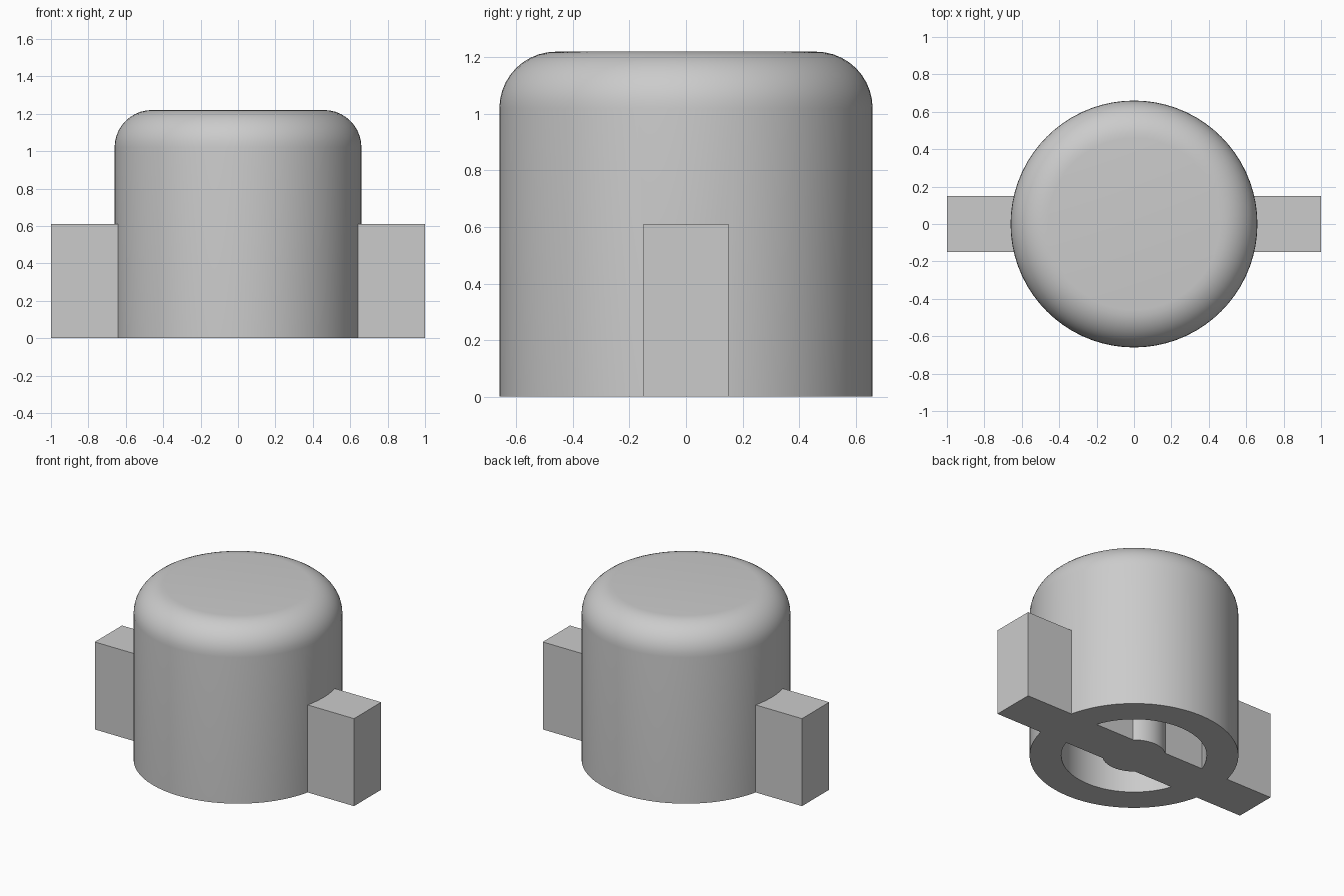
import bpy
import bmesh
from math import sin, cos, pi, radians
from mathutils import Matrix

default = bpy.data.objects.get("Cube")
if default:
    bpy.data.objects.remove(default, do_unlink=True)

RADIUS, HEIGHT, FILLET = 0.66, 1.22, 0.20
CAVITY_RADIUS, CEILING = 0.46, 1.02
HUB_RADIUS = 0.20
BAR_WIDTH, BAR_HEIGHT = 0.30, 0.61
SIDES = 72

grey = bpy.data.materials.new("light_grey")
grey.use_nodes = True
colour = (0.6, 0.6, 0.6, 1)
grey.diffuse_color = colour
grey.node_tree.nodes["Principled BSDF"].inputs["Base Color"].default_value = colour


def make_object(name, bm):
    bmesh.ops.recalc_face_normals(bm, faces=bm.faces)
    mesh = bpy.data.meshes.new(name)
    bm.to_mesh(mesh)
    bm.free()
    mesh.materials.append(grey)
    obj = bpy.data.objects.new(name, mesh)
    bpy.context.collection.objects.link(obj)
    return obj


def lathe(name, profile):
    bm = bmesh.new()
    verts = [bm.verts.new((r, 0, z)) for r, z in profile]
    edges = [bm.edges.new(pair) for pair in zip(verts, verts[1:])]
    bmesh.ops.spin(bm, geom=verts + edges, cent=(0, 0, 0), axis=(0, 0, 1),
                   angle=2 * pi, steps=SIDES)
    bmesh.ops.remove_doubles(bm, verts=bm.verts, dist=0.0001)
    return make_object(name, bm)


# Hollow cap with a rounded top rim
fillet = [(RADIUS - FILLET + FILLET * cos(a), HEIGHT - FILLET + FILLET * sin(a))
          for a in (i * pi / 20 for i in range(11))]
cap = lathe("knob_body", [(0, CEILING), (CAVITY_RADIUS, CEILING),
                          (CAVITY_RADIUS, 0), (RADIUS, 0)]
            + fillet + [(0, HEIGHT)])

# Central post reaching up into the ceiling of the cavity
hub = lathe("center_post", [(0, 0), (HUB_RADIUS, 0),
                            (HUB_RADIUS, CEILING + 0.1), (0, CEILING + 0.1)])

# Cross bar running through the cap and out of both sides
bm = bmesh.new()
bmesh.ops.create_cube(bm, size=1, matrix=Matrix.Translation((0, 0, BAR_HEIGHT / 2))
                      @ Matrix.Diagonal((2, BAR_WIDTH, BAR_HEIGHT, 1)))
bar = make_object("cross_bar", bm)

# Fuse the parts into one solid
bpy.context.view_layer.objects.active = cap
for part in (hub, bar):
    union = cap.modifiers.new("union", "BOOLEAN")
    union.operation = "UNION"
    union.solver = "EXACT"
    union.object = part
    bpy.ops.object.modifier_apply(modifier=union.name)
    bpy.data.objects.remove(part, do_unlink=True)

# Smooth shading with crisp edges
bpy.ops.object.select_all(action="DESELECT")
cap.select_set(True)
bpy.ops.object.shade_smooth_by_angle(angle=radians(30))
